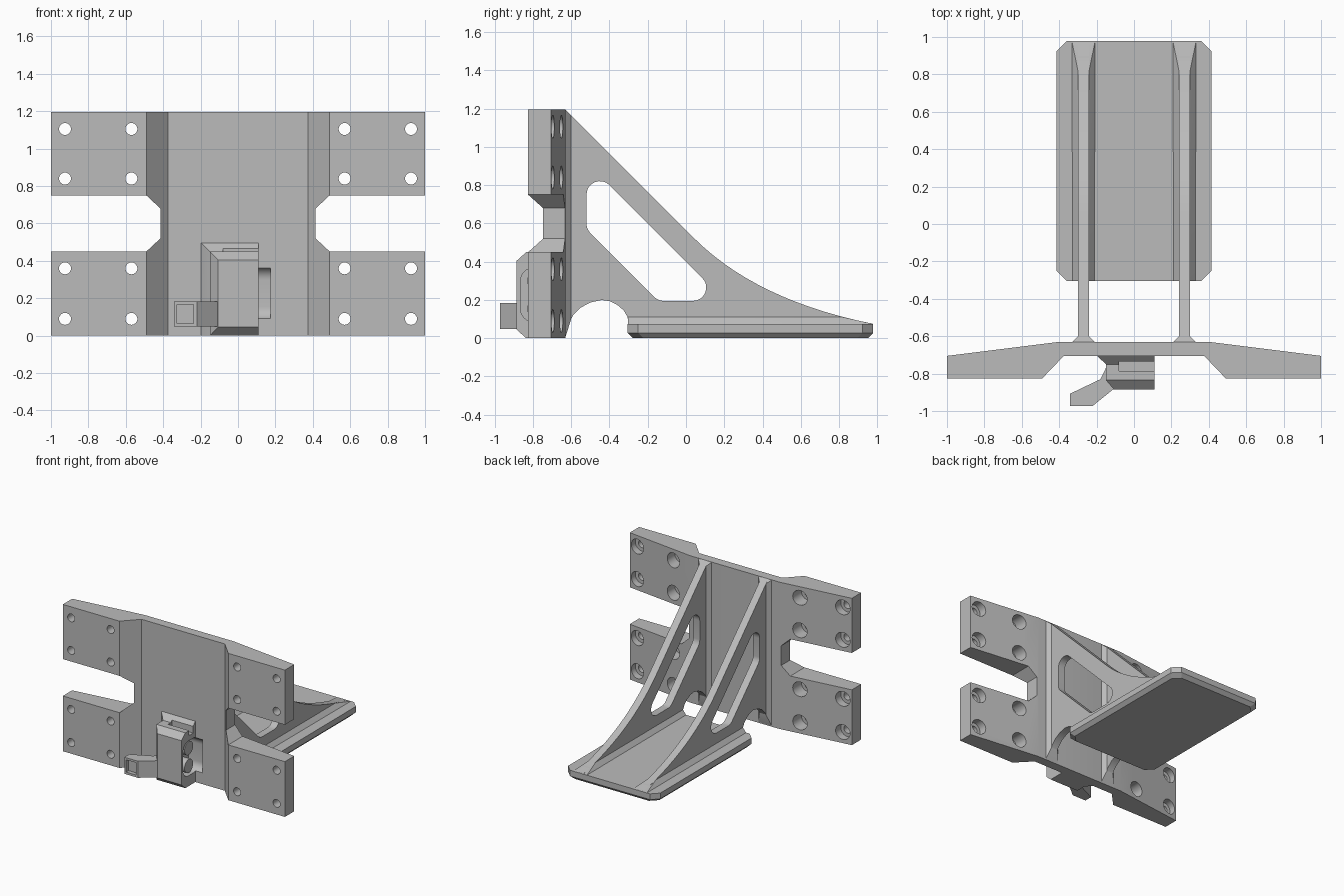
import bpy, bmesh, math
from mathutils import Vector

if "Cube" in bpy.data.objects:
    bpy.data.objects.remove(bpy.data.objects["Cube"])

grey = bpy.data.materials.new("plain_grey")
grey.use_nodes = True
grey.diffuse_color = (0.5, 0.5, 0.5, 1)
grey.node_tree.nodes["Principled BSDF"].inputs["Base Color"].default_value = (0.5, 0.5, 0.5, 1)


def finish(name, bm):
    bmesh.ops.recalc_face_normals(bm, faces=bm.faces)
    me = bpy.data.meshes.new(name)
    bm.to_mesh(me)
    bm.free()
    me.materials.append(grey)
    ob = bpy.data.objects.new(name, me)
    bpy.context.collection.objects.link(ob)
    return ob


def add_prism(bm, pts, axis, lo, hi):
    """Extrude a 2D outline along an axis."""
    def place(p, t):
        c = list(p)
        c.insert("xyz".index(axis), t)
        return c
    a = [bm.verts.new(place(p, lo)) for p in pts]
    b = [bm.verts.new(place(p, hi)) for p in pts]
    bm.faces.new(a)
    bm.faces.new(b)
    for i in range(len(pts)):
        j = (i + 1) % len(pts)
        bm.faces.new((a[i], a[j], b[j], b[i]))


def prism(name, pts, axis, lo, hi):
    bm = bmesh.new()
    add_prism(bm, pts, axis, lo, hi)
    return finish(name, bm)


def hull(name, pts):
    bm = bmesh.new()
    for p in pts:
        bm.verts.new(p)
    bmesh.ops.convex_hull(bm, input=bm.verts[:])
    bmesh.ops.dissolve_limit(bm, angle_limit=0.01, verts=bm.verts[:], edges=bm.edges[:])
    return finish(name, bm)


def circle(cx, cy, r, n=24):
    return [(cx + r * math.cos(math.tau * i / n), cy + r * math.sin(math.tau * i / n)) for i in range(n)]


def rect(x0, x1, y0, y1):
    return [(x0, y0), (x1, y0), (x1, y1), (x0, y1)]


def bezier(a, b, c, n):
    a, b, c = Vector(a), Vector(b), Vector(c)
    return [tuple(a.lerp(b, i / n).lerp(b.lerp(c, i / n), i / n)) for i in range(n + 1)]


def rounded(corners, r, n=8):
    """Round every corner of a convex polygon with a true arc."""
    out = []
    for i, c in enumerate(corners):
        c = Vector(c)
        u = (Vector(corners[i - 1]) - c).normalized()
        v = (Vector(corners[(i + 1) % len(corners)]) - c).normalized()
        half = u.angle(v) / 2
        mid = c + (u + v).normalized() * r / math.sin(half)
        start = c + u * r / math.tan(half) - mid
        turn = (c + v * r / math.tan(half) - mid).angle_signed(start)
        for k in range(n + 1):
            t = turn * k / n
            out.append((mid.x + start.x * math.cos(t) - start.y * math.sin(t),
                        mid.y + start.x * math.sin(t) + start.y * math.cos(t)))
    return out


def cut(ob, cutter, keep=False):
    mod = ob.modifiers.new("cut", "BOOLEAN")
    mod.operation, mod.solver, mod.object = "DIFFERENCE", "EXACT", cutter
    cutter.hide_render = True
    bpy.context.view_layer.update()
    me = bpy.data.meshes.new_from_object(ob.evaluated_get(bpy.context.evaluated_depsgraph_get()))
    ob.modifiers.clear()
    ob.data = me
    if not keep:
        bpy.data.objects.remove(cutter)


# Mounting plate with thick winged ends
half = [(0.375, -0.705), (0.49, -0.825), (1, -0.825), (1, -0.705), (0.4, -0.63)]
plate = prism("mounting_plate", half + [(-x, y) for x, y in reversed(half)], "z", 0, 1.195)

# Side notches between the wings
notch = [(0.49, 0.45), (0.415, 0.52), (0.415, 0.68), (0.49, 0.75), (1.1, 0.75), (1.1, 0.45)]
bm = bmesh.new()
for s in (-1, 1):
    add_prism(bm, [(s * x, z) for x, z in notch], "y", -1, -0.5)
cut(plate, finish("notch_cutter", bm))

# Screw holes, then counterbores from the back
for radius, front in ((0.032, -1), (0.06, -0.755)):
    bm = bmesh.new()
    for x in (-0.925, -0.57, 0.57, 0.925):
        for z in (0.09, 0.36, 0.84, 1.105):
            add_prism(bm, circle(x, z, radius), "y", front, -0.5)
    cut(plate, finish("hole_cutter", bm))

# Base shelf: cut corners and a bevelled underside
def octagon(inset, z):
    x, y0, y1, c = 0.415 - inset, -0.305 + inset, 0.978 - inset, 0.055
    return [(s * a, b, z) for s in (-1, 1) for a, b in
            ((x, y0 + c), (x - c, y0), (x, y1 - c), (x - c, y1))]

hull("base_shelf", octagon(0.028, 0) + octagon(0, 0.028) + octagon(0, 0.075))

# Triangular ribs with a slot, and flared feet where they meet plate and shelf
outline = [(-0.64, 1.195), (-0.63, 1.195)]
outline += bezier((0.04, 0.525), (0.3675, 0.1975), (0.975, 0.076), 14)
outline += [(0.97, 0.04), (-0.3, 0.04), (-0.305, 0.11), (-0.325, 0.145), (-0.36, 0.175), (-0.4, 0.194),
            (-0.44, 0.2), (-0.5, 0.187), (-0.55, 0.16), (-0.59, 0.12), (-0.62, 0.065), (-0.635, 0)]
slot = rounded([(-0.52, 0.92), (0.205, 0.195), (-0.145, 0.195), (-0.52, 0.57)], 0.07)
for side, x in (("right", -0.27), ("left", 0.27)):
    rib = prism(side + "_rib", outline, "x", x - 0.03, x + 0.03)
    cut(rib, prism("slot_cutter", slot, "x", x - 0.1, x + 0.1))
    wall, shelf = [], []
    for s in (-1, 1):
        wide, thin = x + s * 0.062, x + s * 0.03
        wall += [(wide, -0.632, 0), (wide, -0.632, 1.195), (thin, -0.6, 0.1), (thin, -0.6, 1.165)]
        shelf += [(wide, -0.304, 0.07), (thin, -0.304, 0.11), (thin, 0.82, 0.11), (wide, 0.977, 0.07),
                  (wide, 0.977, 0.075)]
    hull(side + "_rib_wall_flare", wall)
    hull(side + "_rib_shelf_flare", shelf)

# Latch housing on the front
layers = [(-0.7, -0.2, 0, 0.495), (-0.705, -0.197, 0, 0.495), (-0.75, -0.15, 0, 0.45)]
outer = [(-0.75, -0.15, 0, 0.45), (-0.835, -0.15, 0, 0.45), (-0.885, -0.107, 0.045, 0.405)]
def box_layers(rows):
    return [(x, y, z) for y, left, z0, z1 in rows for x in (left, 0.11) for z in (z0, z1)]

foot = hull("latch_foot", box_layers(layers))
housing = hull("latch_housing", box_layers(outer))
cut(housing, prism("step_cutter", rect(-0.08, 0.2, -0.785, -0.74), "z", 0.41, 0.6))
cut(foot, prism("step_cutter", rect(-0.08, 0.2, -0.785, -0.735), "z", 0.41, 0.6))

# Rounded side pocket running through the housing into the plate
pocket = prism("pocket_cutter", rounded(rect(-0.865, -0.665, 0.085, 0.368), 0.07), "x", 0.02, 0.175)
for part in (housing, foot, plate):
    cut(part, pocket, True)
bpy.data.objects.remove(pocket)

# Round pins in the pocket
for side, z in (("lower", 0.155), ("upper", 0.3)):
    prism(side + "_pin", circle(-0.775, z, 0.055), "x", 0, 0.1)

# Angled lever with a recessed end pad
lever = prism("latch_lever", [(-0.343, -0.908), (-0.18, -0.83), (-0.148, -0.765), (-0.1, -0.765),
                              (-0.1, -0.875), (-0.22, -0.972), (-0.343, -0.972)], "z", 0.048, 0.183)
cut(lever, prism("pad_cutter", rect(-0.327, -0.237, 0.066, 0.166), "y", -1, -0.94))

# Smooth the round surfaces, keep hard edges
bpy.ops.object.select_all(action="DESELECT")
for ob in bpy.context.scene.objects:
    if ob.type == "MESH" and not ob.hide_render:
        ob.select_set(True)
        bpy.context.view_layer.objects.active = ob
bpy.ops.object.shade_smooth_by_angle(angle=math.radians(25))
